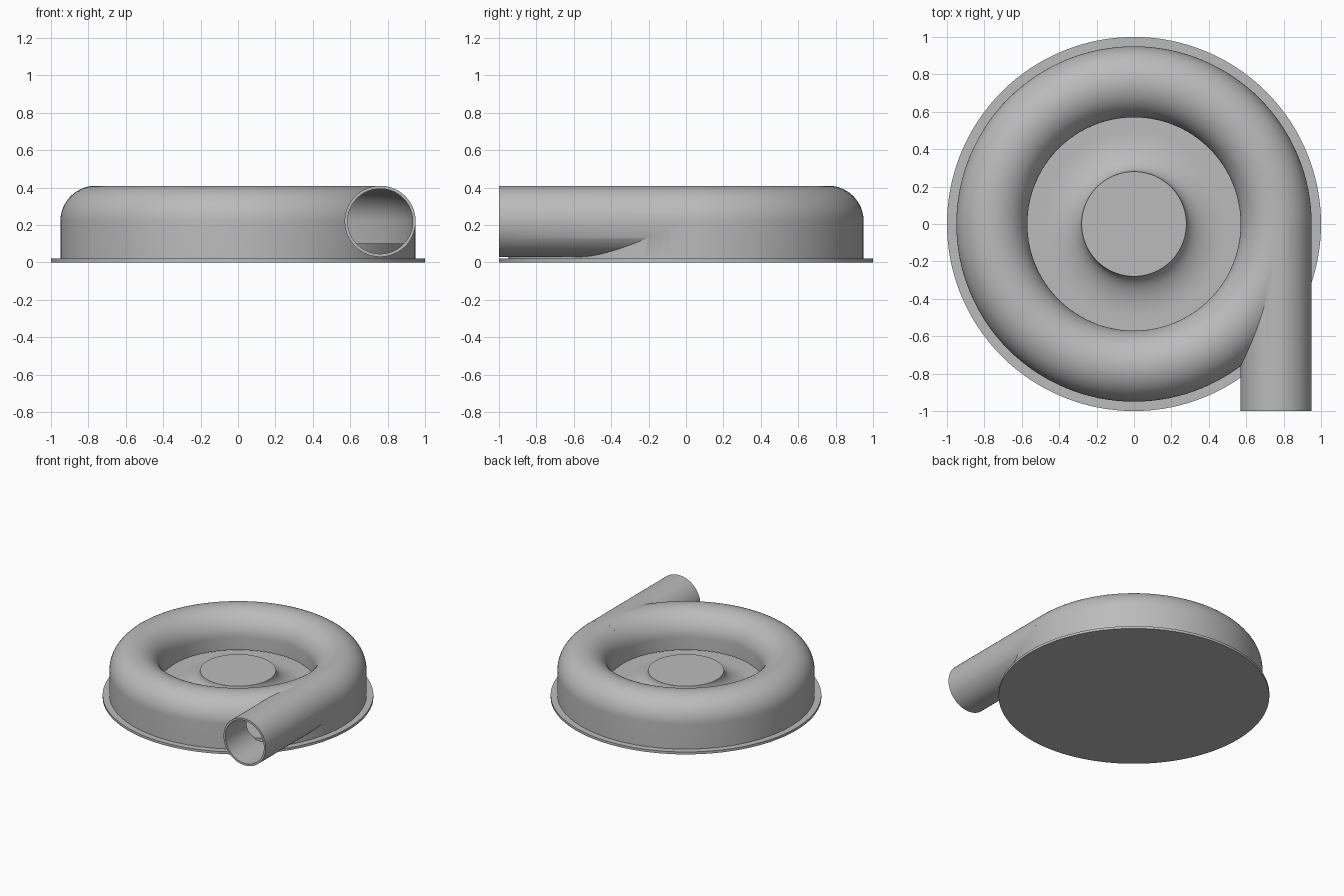
import bpy, bmesh
from math import pi, sin, cos, radians
from mathutils import Matrix

if "Cube" in bpy.data.objects:
    bpy.data.objects.remove(bpy.data.objects["Cube"], do_unlink=True)

SEGMENTS = 128
RING_R, TUBE_R, TUBE_Z = 0.76, 0.19, 0.22   # volute centreline and tube size
WALL = 0.016
FLOOR_Z, LIP_Z = 0.1, 0.12

grey = bpy.data.materials.new("plain_grey")
grey.use_nodes = True
grey.diffuse_color = (0.5, 0.5, 0.5, 1)
grey.node_tree.nodes["Principled BSDF"].inputs["Base Color"].default_value = (0.5, 0.5, 0.5, 1)


def finish(name, bm):
    bmesh.ops.remove_doubles(bm, verts=bm.verts, dist=1e-5)
    bmesh.ops.recalc_face_normals(bm, faces=bm.faces)
    mesh = bpy.data.meshes.new(name)
    bm.to_mesh(mesh)
    bm.free()
    mesh.materials.append(grey)
    obj = bpy.data.objects.new(name, mesh)
    bpy.context.collection.objects.link(obj)
    return obj


def lathe(name, profile, closed=False):
    """Turn an (r, z) profile about the vertical axis."""
    bm = bmesh.new()
    verts = [bm.verts.new((r, 0, z)) for r, z in profile]
    edges = [bm.edges.new(pair) for pair in zip(verts, verts[1:])]
    if closed:
        edges.append(bm.edges.new((verts[-1], verts[0])))
    bmesh.ops.spin(bm, geom=verts + edges, cent=(0, 0, 0), axis=(0, 0, 1),
                   angle=2 * pi, steps=SEGMENTS)
    return finish(name, bm)


def pipe(name, radius, y0, y1):
    bm = bmesh.new()
    place = Matrix.Translation((RING_R, (y0 + y1) / 2, TUBE_Z)) @ Matrix.Rotation(pi / 2, 4, "X")
    bmesh.ops.create_cone(bm, cap_ends=True, segments=96, radius1=radius,
                          radius2=radius, depth=y1 - y0, matrix=place)
    return finish(name, bm)


def ring_section(radius, inner_z, outer_z):
    """Half-round top with straight inner and outer walls."""
    arc = [(RING_R + radius * cos(pi * i / 32), TUBE_Z + radius * sin(pi * i / 32))
           for i in range(33)]
    return [(RING_R + radius, outer_z)] + arc + [(RING_R - radius, inner_z)]


def combine(target, tool, operation):
    mod = target.modifiers.new(operation.lower(), "BOOLEAN")
    mod.operation, mod.solver, mod.object = operation, "EXACT", tool
    bpy.context.view_layer.objects.active = target
    bpy.ops.object.modifier_apply(modifier=mod.name)
    bpy.data.objects.remove(tool, do_unlink=True)


# Volute casing with its tangential outlet, hollowed out
casing = lathe("volute_casing", ring_section(TUBE_R, LIP_Z, 0.015), closed=True)
combine(casing, pipe("outlet_pipe", TUBE_R, -1.0, 0.0), "UNION")
hollow = lathe("casing_hollow", ring_section(TUBE_R - WALL, LIP_Z - 0.05, 0.005), closed=True)
combine(hollow, pipe("outlet_bore", TUBE_R - WALL, -1.1, 0.0), "UNION")
combine(casing, hollow, "DIFFERENCE")

# Raised floor sweeping up into the central hub
sweep = [(0.5 - 0.22 * sin(a), 0.22 - 0.12 * cos(a))
         for a in (radians(90 * i / 16) for i in range(17))]
floor_r = RING_R + TUBE_R - WALL / 2
hub = lathe("floor_and_hub", [(0, 0.015), (floor_r, 0.015), (floor_r, FLOOR_Z)]
            + sweep + [(0, 0.22)])

# Thin mounting flange
base = lathe("base_flange", [(0, 0), (1, 0), (1, 0.02), (0, 0.02)])

for obj in (casing, hub, base):
    bpy.ops.object.select_all(action="DESELECT")
    obj.select_set(True)
    bpy.context.view_layer.objects.active = obj
    bpy.ops.object.shade_smooth_by_angle(angle=radians(30))
